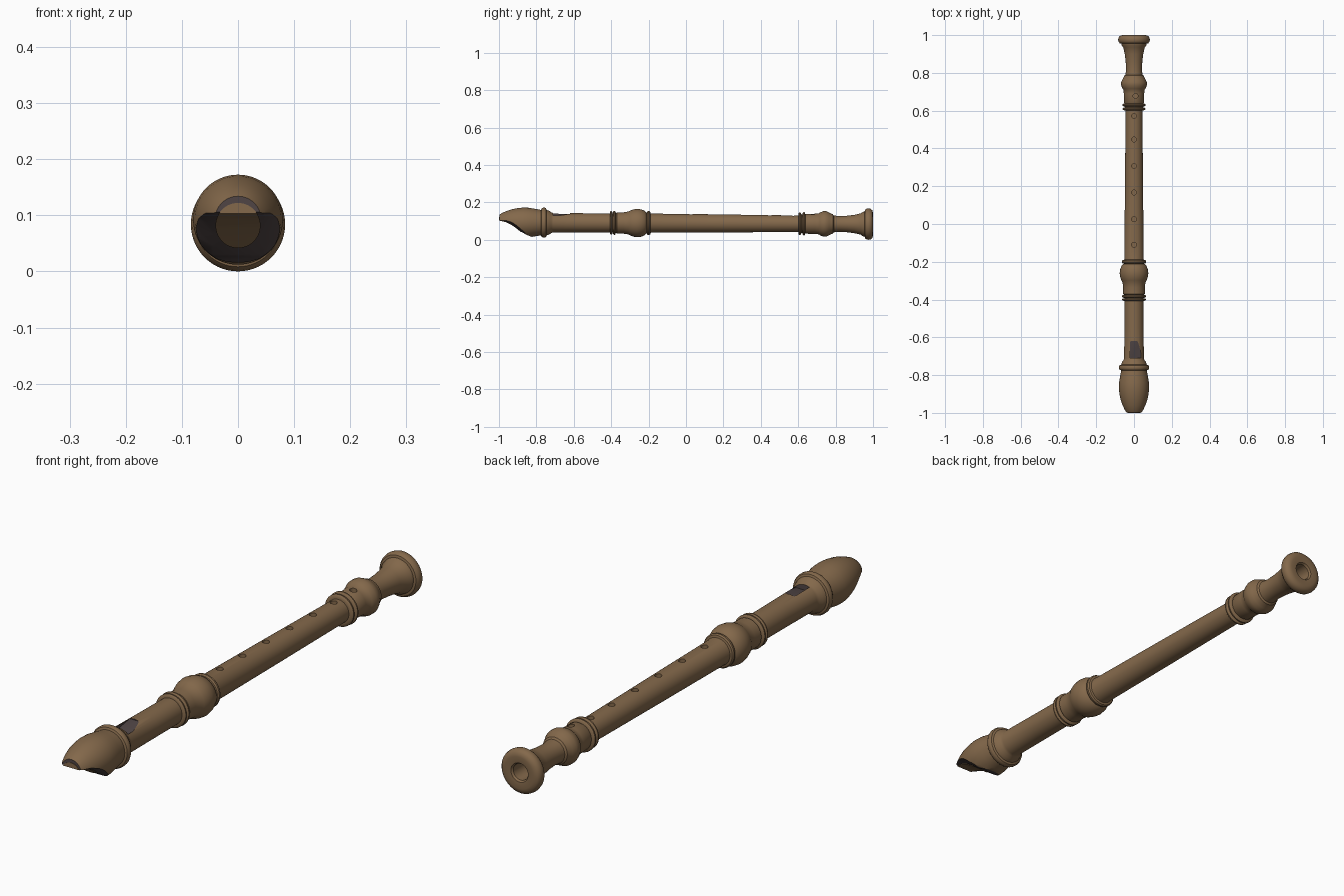
import bpy, bmesh, math

cube = bpy.data.objects.get("Cube")
if cube:
    bpy.data.objects.remove(cube)


def material(name, rgb):
    m = bpy.data.materials.new(name)
    m.use_nodes = True
    col = (*rgb, 1)
    m.diffuse_color = col
    m.node_tree.nodes["Principled BSDF"].inputs["Base Color"].default_value = col
    return m


MATS = [material("brown wood", (0.23, 0.14, 0.07)),
        material("dark plum", (0.08, 0.06, 0.06))]
WOOD, DARK = 0, 1
SEG = 56


def finish(name, bm, mat=WOOD):
    bmesh.ops.recalc_face_normals(bm, faces=bm.faces)
    for f in bm.faces:
        f.material_index = mat
    me = bpy.data.meshes.new(name)
    bm.to_mesh(me)
    bm.free()
    for m in MATS:
        me.materials.append(m)
    ob = bpy.data.objects.new(name, me)
    bpy.context.collection.objects.link(ob)
    return ob


def lathe(name, profile, closed=False, mat=WOOD):
    """Revolve (y, radius) points around the y axis."""
    bm = bmesh.new()
    rings = []
    for y, r in profile:
        angles = [2 * math.pi * i / SEG for i in range(SEG)]
        rings.append([bm.verts.new((r * math.sin(a), y, r * math.cos(a))) for a in angles])
    pairs = list(zip(rings, rings[1:]))
    if closed:
        pairs.append((rings[-1], rings[0]))
    else:
        bm.faces.new(rings[0])
        bm.faces.new(rings[-1])
    for a, b in pairs:
        for i in range(SEG):
            j = (i + 1) % SEG
            bm.faces.new((a[i], a[j], b[j], b[i]))
    return finish(name, bm, mat)


def slab(name, path, base, columns, mat=DARK):
    """Solid between z = base and a (y, z) path, swept over (x, z lift) columns."""
    bm = bmesh.new()
    rows = []
    for x, lift in columns:
        pts = [(y, z + lift) for y, z in path]
        pts += [(path[-1][0], base), (path[0][0], base)]
        rows.append([bm.verts.new((x, y, z)) for y, z in pts])
    for a, b in zip(rows, rows[1:]):
        for i in range(len(a)):
            j = (i + 1) % len(a)
            bm.faces.new((a[i], a[j], b[j], b[i]))
    bm.faces.new(rows[0])
    bm.faces.new(rows[-1])
    return finish(name, bm, mat)


def cut(ob, cutter):
    mod = ob.modifiers.new("cut", 'BOOLEAN')
    mod.operation = 'DIFFERENCE'
    mod.solver = 'EXACT'
    mod.object = cutter
    bpy.context.view_layer.objects.active = ob
    bpy.ops.object.modifier_apply(modifier=mod.name)
    bpy.data.objects.remove(cutter)


def bead(y, r, w=0.018):
    """Profile points of one rounded ring."""
    return [(y + w / 2 * s, r - d) for s, d in
            ((-1, 0.012), (-0.8, 0.004), (-0.3, 0), (0.3, 0), (0.8, 0.004), (1, 0.012))]


# Head joint: beak, collar and windway tube
head = lathe("head_joint", [
    (-0.998, 0.041), (-0.985, 0.050), (-0.96, 0.061), (-0.93, 0.071), (-0.9, 0.077),
    (-0.87, 0.08), (-0.84, 0.079), (-0.81, 0.074), (-0.782, 0.069)]
    + bead(-0.76, 0.08, 0.03)
    + [(-0.73, 0.063), (-0.72, 0.055), (-0.71, 0.052), (-0.55, 0.051), (-0.37, 0.05)])
for f in head.data.polygons:
    if f.normal.y < -0.99:
        f.material_index = DARK

# Curved underside of the beak
BEAK = [(-1.05, 0.015), (-1.0, 0.011), (-0.965, 0.003), (-0.935, -0.011), (-0.91, -0.028),
        (-0.885, -0.048), (-0.86, -0.064), (-0.83, -0.077), (-0.79, -0.09)]
COLUMNS = [(-0.1, 0.028), (-0.045, 0.002), (0.045, 0.002), (0.1, 0.028)]
cut(head, slab("beak_cutter", BEAK, -0.2, COLUMNS))

# Sloping window
cut(head, slab("window_cutter", [(-0.71, 0.032), (-0.62, 0.048)], 0.1,
               [(-0.02, 0), (0.036, 0)]))

# Round block in the beak
block = lathe("beak_block", [(-1.0, 0.040), (-0.8, 0.040)])
for v in block.data.vertices:
    v.co.z -= 0.011
cut(block, slab("block_cutter", [(y, z - 0.003) for y, z in BEAK], -0.2, COLUMNS, WOOD))

# Middle joint: socket and long body
BORE = 0.031
middle = lathe("middle_joint",
    [(-0.408, BORE)] + bead(-0.4, 0.063, 0.014) + bead(-0.383, 0.064, 0.016)
    + [(-0.37, 0.057), (-0.335, 0.057), (-0.308, 0.061), (-0.298, 0.067), (-0.28, 0.073),
       (-0.26, 0.076), (-0.24, 0.073), (-0.222, 0.066), (-0.213, 0.057)]
    + bead(-0.2, 0.064, 0.022)
    + [(-0.185, 0.051), (0.2, 0.048), (0.62, 0.044), (0.62, BORE)], closed=True)

# Foot joint: socket rings, bulge and flared bell
foot = lathe("foot_joint",
    [(0.6, BORE)] + bead(0.609, 0.06, 0.016) + bead(0.63, 0.062, 0.016)
    + [(0.643, 0.053), (0.69, 0.054), (0.71, 0.056), (0.716, 0.061), (0.735, 0.068),
       (0.75, 0.068), (0.765, 0.061), (0.778, 0.054), (0.785, 0.052), (0.79, 0.045),
       (0.82, 0.042), (0.86, 0.044), (0.9, 0.049), (0.935, 0.057), (0.945, 0.065),
       (0.955, 0.067), (0.957, 0.076), (0.965, 0.082), (0.975, 0.084), (0.987, 0.082),
       (0.996, 0.074), (1.0, 0.06), (0.997, 0.036), (0.99, BORE)], closed=True)

# Finger holes
for ob, x, y in [(middle, 0, h) for h in (-0.11, 0.025, 0.167, 0.307, 0.447, 0.572)] + [(foot, 0.008, 0.678)]:
    bm = bmesh.new()
    bmesh.ops.create_cone(bm, cap_ends=True, segments=20, radius1=0.013, radius2=0.013, depth=0.08)
    bmesh.ops.translate(bm, verts=bm.verts, vec=(x, y, 0.06))
    cut(ob, finish("hole_cutter", bm))

# Set the slightly sloping axis height and shade smooth
for ob in (head, block, middle, foot):
    for v in ob.data.vertices:
        v.co.z += 0.0885 - 0.0045 * v.co.y
    bpy.ops.object.select_all(action='DESELECT')
    ob.select_set(True)
    bpy.context.view_layer.objects.active = ob
    bpy.ops.object.shade_smooth_by_angle(angle=math.radians(35))
